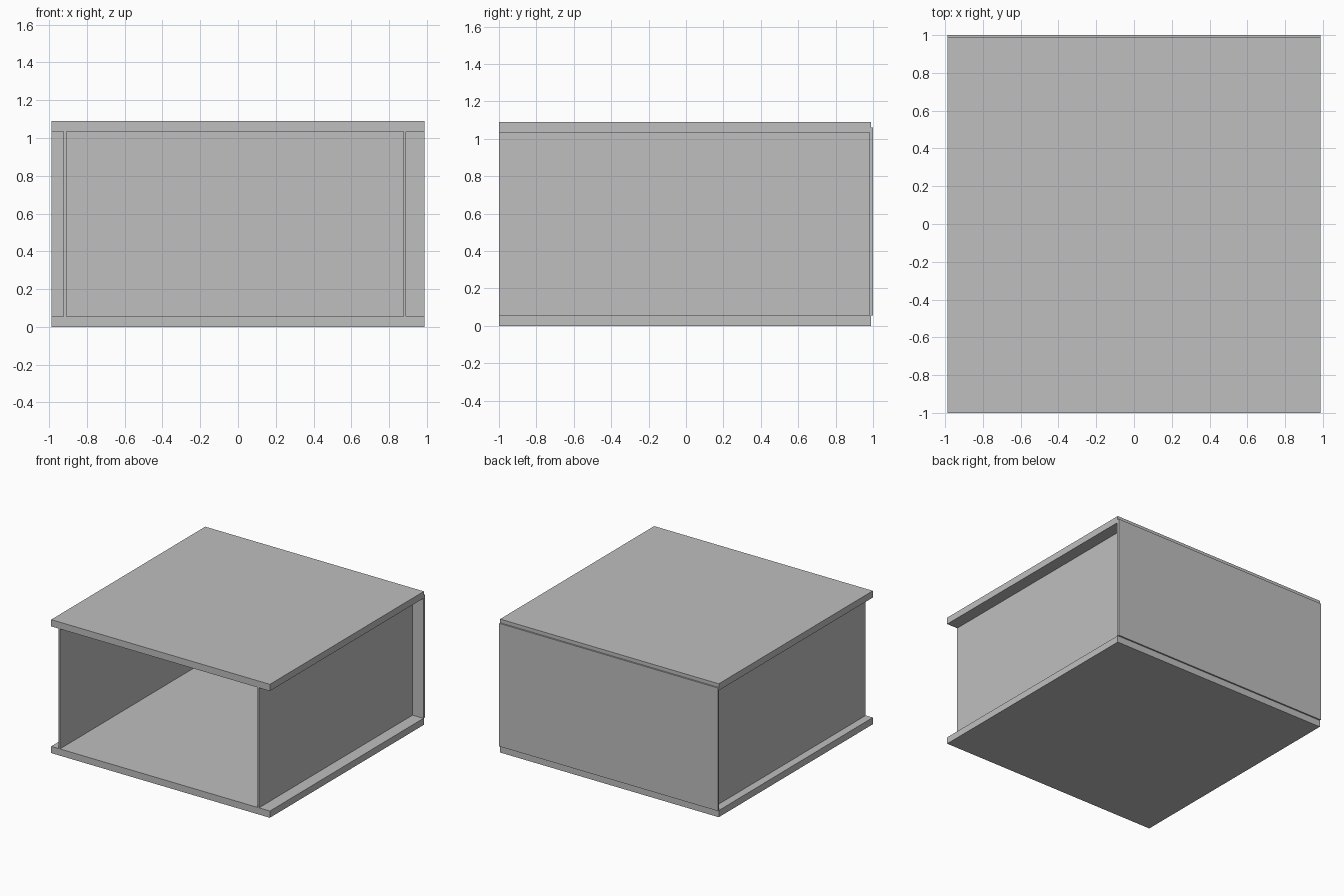
import bpy
import bmesh
from mathutils import Matrix, Vector

if "Cube" in bpy.data.objects:
    bpy.data.objects.remove(bpy.data.objects["Cube"], do_unlink=True)

# Single plain grey finish
grey = bpy.data.materials.new("light_grey")
grey.use_nodes = True
color = (0.52, 0.52, 0.52, 1)
grey.diffuse_color = color
grey.node_tree.nodes["Principled BSDF"].inputs["Base Color"].default_value = color


def board(name, low, high):
    """Box-shaped board between two opposite corners."""
    low, high = Vector(low), Vector(high)
    bm = bmesh.new()
    bmesh.ops.create_cube(bm, size=1, matrix=Matrix.Diagonal((*(high - low), 1)))
    mesh = bpy.data.meshes.new(name)
    bm.to_mesh(mesh)
    bm.free()
    mesh.materials.append(grey)
    obj = bpy.data.objects.new(name, mesh)
    obj.location = (low + high) / 2
    bpy.context.collection.objects.link(obj)


HALF = 0.988     # half width of the cabinet
THICK = 0.055    # slab thickness
HEIGHT = 1.09
TOP = HEIGHT - THICK

# Bottom and top slabs
for name, z in (("bottom_slab", 0), ("top_slab", TOP)):
    board(name, (-HALF, -1, z), (HALF, 0.988, z + THICK))

# Thin side panels, set in from the slab edges
for name, x in (("right_side_panel", -0.924), ("left_side_panel", 0.875)):
    board(name, (x, -1, THICK), (x + 0.015, 0.982, TOP))

# Thin back panel, lapping the rear edge of the top slab
board("back_panel", (-HALF, 0.982, THICK), (HALF, 1, 1.06))
